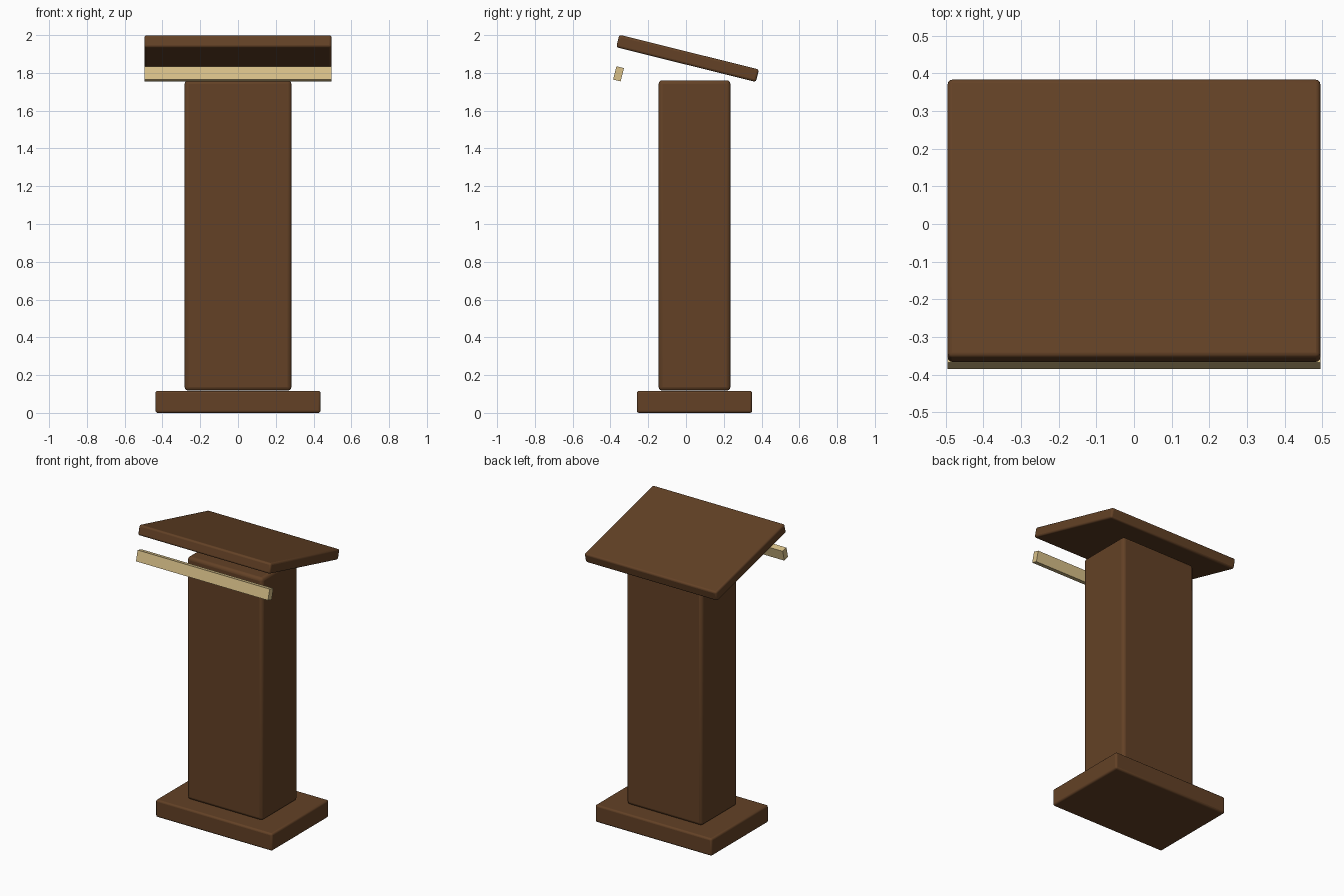
import bpy
from math import radians

cube = bpy.data.objects.get("Cube")
if cube:
    bpy.data.objects.remove(cube, do_unlink=True)


def make_material(name, rgb):
    mat = bpy.data.materials.new(name)
    mat.use_nodes = True
    color = (*rgb, 1.0)
    mat.diffuse_color = color
    mat.node_tree.nodes["Principled BSDF"].inputs["Base Color"].default_value = color
    return mat


def add_board(name, size, center, mat, tilt=0.0, bevel=0.0):
    bpy.ops.mesh.primitive_cube_add(size=1, location=center)
    board = bpy.context.object
    board.name = name
    board.scale = size
    bpy.ops.object.transform_apply(location=False, rotation=False, scale=True)
    board.rotation_euler.x = tilt
    board.data.materials.append(mat)
    if bevel:
        mod = board.modifiers.new("rounded_edges", "BEVEL")
        mod.width = bevel
        mod.segments = 3
        bpy.ops.object.shade_smooth_by_angle(angle=radians(40))
    return board


brown = make_material("dark_brown_wood", (0.125, 0.053, 0.019))
tan = make_material("pale_tan_wood", (0.69, 0.53, 0.25))
slope = radians(-14)

# Foot and upright body
add_board("base", (0.874, 0.61, 0.117), (0, 0.045, 0.0585), brown, bevel=0.012)
add_board("column", (0.566, 0.38, 1.643), (0, 0.045, 0.9395), brown, bevel=0.02)

# Sloping reading top and its separate book ledge
add_board("reading_top", (0.99, 0.762, 0.068), (0, 0.0085, 1.877), brown, slope, 0.012)
add_board("book_ledge", (0.99, 0.041, 0.072), (0, -0.357, 1.795), tan, slope)
